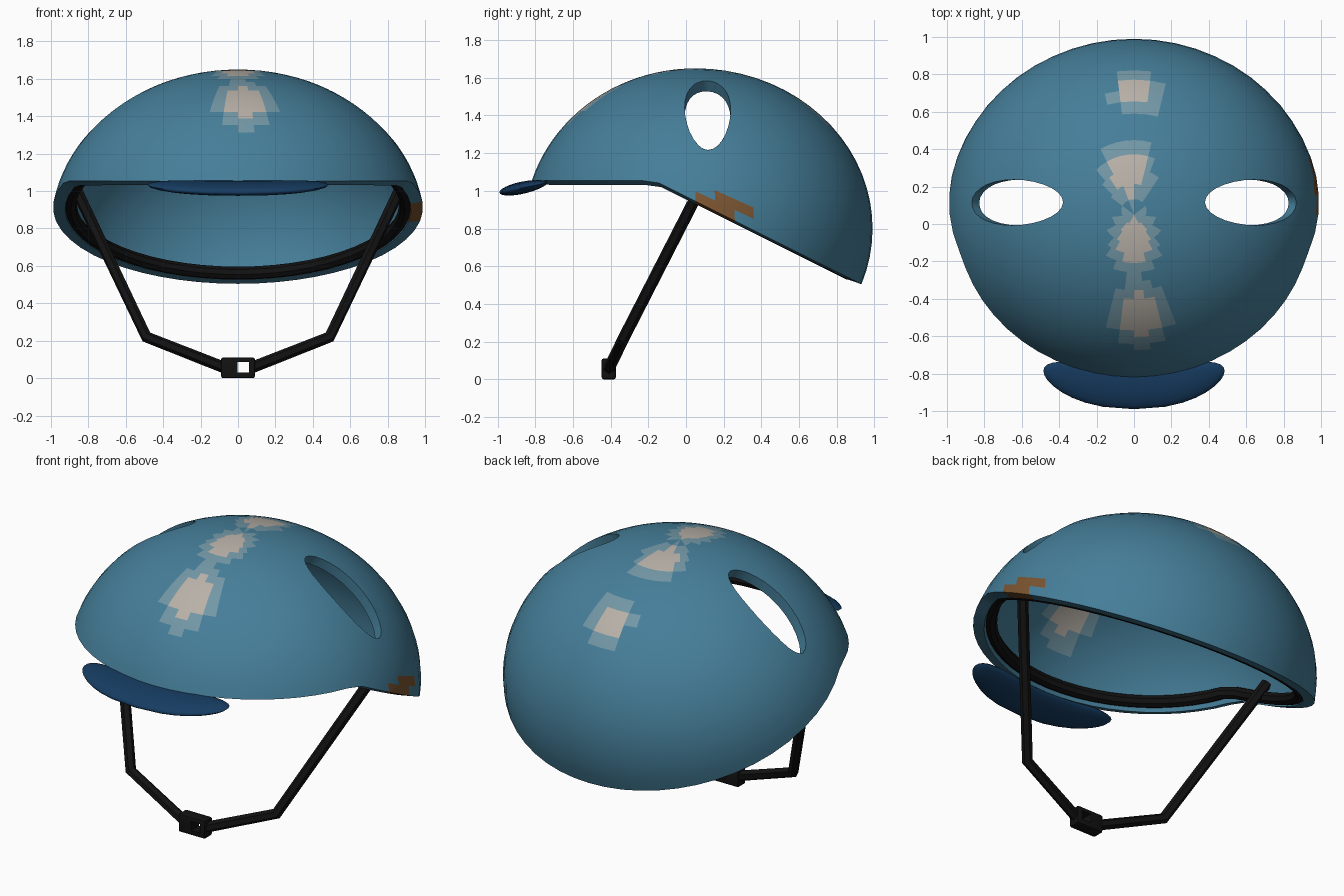
import bpy, bmesh
from math import sin, cos, pi, radians, copysign
from mathutils import Vector

if "Cube" in bpy.data.objects:
    bpy.data.objects.remove(bpy.data.objects["Cube"])


def material(name, rgb):
    m = bpy.data.materials.new(name)
    m.diffuse_color = (*rgb, 1)
    m.use_nodes = True
    m.node_tree.nodes["Principled BSDF"].inputs["Base Color"].default_value = m.diffuse_color
    return m


BLUE = material("shell_blue", (0.06, 0.21, 0.32))
PALE = material("stripe_pale", (0.48, 0.44, 0.39))
FADE = material("stripe_fade", (0.17, 0.31, 0.38))
RUST = material("rust_spot", (0.2, 0.09, 0.03))
NAVY = material("visor_navy", (0.008, 0.045, 0.12))
BLACK = material("black", (0.006, 0.006, 0.006))


def activate(ob):
    bpy.ops.object.select_all(action='DESELECT')
    ob.select_set(True)
    bpy.context.view_layer.objects.active = ob


def mesh_object(name, bm, mats):
    bmesh.ops.recalc_face_normals(bm, faces=bm.faces)
    me = bpy.data.meshes.new(name)
    bm.to_mesh(me)
    bm.free()
    ob = bpy.data.objects.new(name, me)
    bpy.context.collection.objects.link(ob)
    for m in mats:
        me.materials.append(m)
    return ob


def smooth(ob, angle=40):
    activate(ob)
    bpy.ops.object.shade_smooth_by_angle(angle=radians(angle))


def apply_modifier(ob, kind, **props):
    mod = ob.modifiers.new(kind.lower(), kind)
    for k, v in props.items():
        setattr(mod, k, v)
    activate(ob)
    bpy.ops.object.modifier_apply(modifier=mod.name)


def cut(ob, cutter):
    apply_modifier(ob, 'BOOLEAN', object=cutter, operation='DIFFERENCE', solver='EXACT')
    bpy.data.objects.remove(cutter)


def tube(name, points, radius, mat, cyclic=False, res=1):
    cu = bpy.data.curves.new(name, 'CURVE')
    cu.dimensions = '3D'
    cu.bevel_depth, cu.bevel_resolution, cu.use_fill_caps = radius, res, True
    sp = cu.splines.new('POLY')
    sp.points.add(len(points) - 1)
    for p, co in zip(sp.points, points):
        p.co = (*co, 1)
    sp.use_cyclic_u = cyclic
    ob = bpy.data.objects.new(name, cu)
    bpy.context.collection.objects.link(ob)
    activate(ob)
    bpy.ops.object.convert(target='MESH')
    ob = bpy.context.object
    ob.data.materials.clear()
    ob.data.materials.append(mat)
    smooth(ob)
    return ob


# Shell form: an ellipsoid ending at a rim that is level in front and drops at the back
def dome(a, phi, k=1.0):
    y = sin(a) * sin(phi)
    return Vector((k * cos(a) * sin(phi), 0.05 + k * y * (0.94 if y > 0 else 0.91),
                   0.8 + k * 0.85 * cos(phi)))


def rim_angle(a, k=1.0, lift=0.0):
    lo, hi = 0.3, 2.6
    for _ in range(40):
        mid = (lo + hi) / 2
        p = dome(a, mid, k)
        rim = 1.055 - 0.5 * max(0, p.y + 0.17) + lift
        lo, hi = (mid, hi) if p.z > rim else (lo, mid)
    return lo


SEG, ROWS = 56, 22
angles = [2 * pi * i / SEG for i in range(SEG)]
bm = bmesh.new()
top = bm.verts.new(dome(0, 0))
rings = []
for r in range(1, ROWS + 1):
    rings.append([bm.verts.new(dome(a, rim_angle(a) * r / ROWS)) for a in angles])
for i in range(SEG):
    j = (i + 1) % SEG
    bm.faces.new((top, rings[0][i], rings[0][j]))
    for u, v in zip(rings, rings[1:]):
        bm.faces.new((u[i], v[i], v[j], u[j]))
shell = mesh_object("helmet_shell", bm, [BLUE, PALE, FADE, RUST])
apply_modifier(shell, 'SOLIDIFY', thickness=0.065, offset=-1)

# Two oval side vents
for s in (-1, 1):
    bpy.ops.mesh.primitive_cylinder_add(vertices=28, radius=1, depth=0.6,
                                        location=(s * 0.63, 0.115, 1.41),
                                        rotation=(0, s * 0.603, 0))
    vent = bpy.context.object
    vent.scale = (0.305, 0.122, 1)
    vent.hide_render = True
    bpy.context.view_layer.update()
    cut(shell, vent)

# Worn pale patches along the crown and a rust spot on the right rim
PATCHES = [(0.02, 0.7, 0.14, 0.12), (-0.03, 0.28, 0.14, 0.18),
           (0.0, -0.1, 0.13, 0.19), (0.03, -0.48, 0.16, 0.18)]
for f in shell.data.polygons:
    c = f.center
    d = min(((c.x - x) / w) ** 2 + ((c.y - y) / h) ** 2 for x, y, w, h in PATCHES)
    f.material_index = 1 if d < 0.4 else 2 if d < 1 else 0
    if c.x > 0.8 and ((c.y - 0.18) / 0.16) ** 2 + ((c.z - 0.92) / 0.07) ** 2 < 1:
        f.material_index = 3
smooth(shell)

# Black padding band inside the rim
tube("rim_padding", [dome(a, rim_angle(a, 0.915, 0.025), 0.915) for a in angles],
     0.036, BLACK, cyclic=True, res=2)

# Visor: a blunt flattened pad bent around the brow
bm = bmesh.new()
bmesh.ops.create_uvsphere(bm, u_segments=32, v_segments=12, radius=1)
for v in bm.verts:
    x = copysign(abs(v.co.x) ** 0.65, v.co.x)
    y = -0.875 + 0.115 * v.co.y + 0.09 * x * x
    v.co = (0.485 * x, y, 1.02 + 0.2 * (y + 0.85) + 0.033 * v.co.z)
smooth(mesh_object("visor", bm, [NAVY]), 60)

# Chin straps
for s, side in ((-1, "left"), (1, "right")):
    tube("strap_" + side, [(s * 0.88, 0.09, 1.04), (s * 0.49, -0.33, 0.22),
                           (s * 0.07, -0.41, 0.055)], 0.031, BLACK)


# Buckle with a square window
def box(name, centre, size, mat):
    bm = bmesh.new()
    bmesh.ops.create_cube(bm, size=1)
    for v in bm.verts:
        v.co = Vector(v.co[i] * size[i] + centre[i] for i in range(3))
    return mesh_object(name, bm, [mat])


buckle = box("buckle", (0, -0.41, 0.055), (0.18, 0.075, 0.11), BLACK)
apply_modifier(buckle, 'BEVEL', width=0.01, segments=2)
cut(buckle, box("window_cutter", (0.028, -0.41, 0.058), (0.06, 0.3, 0.055), BLACK))
smooth(buckle)
